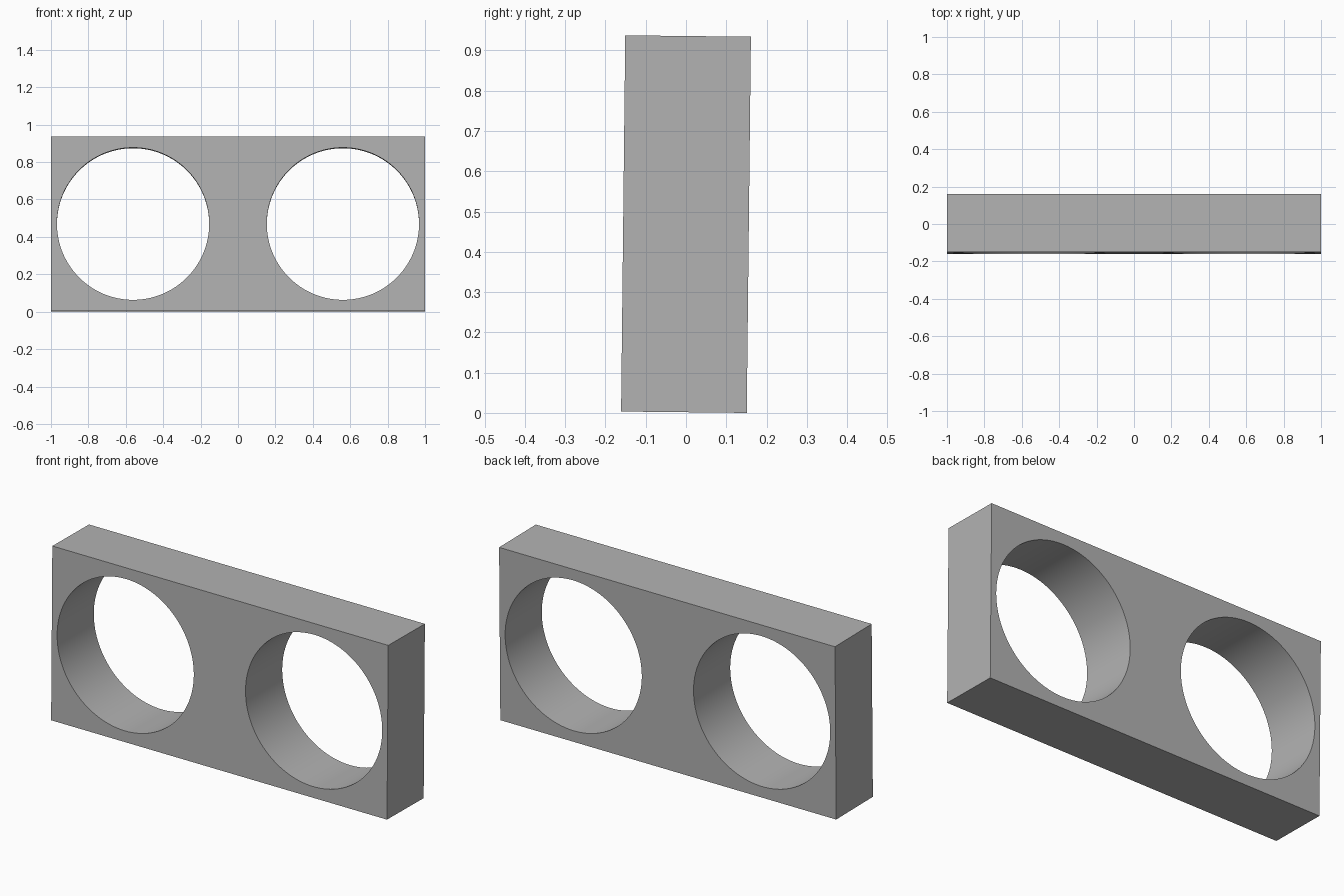
import bpy
import math

WIDTH, DEPTH, HEIGHT = 2.0, 0.312, 0.934
HOLE_RADIUS, HOLE_X = 0.407, 0.561
LEAN = 0.011  # slight backward tilt, radians

default = bpy.data.objects.get("Cube")
if default:
    bpy.data.objects.remove(default, do_unlink=True)

# Material
grey = bpy.data.materials.new("plain grey")
grey.use_nodes = True
colour = (0.45, 0.45, 0.45, 1)
grey.diffuse_color = colour
grey.node_tree.nodes["Principled BSDF"].inputs["Base Color"].default_value = colour

# Rectangular block
bpy.ops.mesh.primitive_cube_add(size=1)
block = bpy.context.object
block.name = "holder_block"
block.scale = (WIDTH, DEPTH, HEIGHT)
bpy.ops.object.transform_apply(scale=True)
block.data.materials.append(grey)


def bore_hole(x):
    """Cut one round hole from front to back."""
    bpy.ops.mesh.primitive_cylinder_add(
        vertices=128, radius=HOLE_RADIUS, depth=DEPTH * 2,
        location=(x, 0, 0), rotation=(math.pi / 2, 0, 0))
    cutter = bpy.context.object
    cutter.name = "hole_cutter"
    cutter.hide_render = True
    cutter.data.materials.append(grey)
    cut = block.modifiers.new("hole", "BOOLEAN")
    cut.operation = "DIFFERENCE"
    cut.solver = "EXACT"
    cut.object = cutter
    bpy.context.view_layer.objects.active = block
    bpy.ops.object.modifier_apply(modifier=cut.name)
    bpy.data.objects.remove(cutter, do_unlink=True)


# Two holes, left and right
for side in (-1, 1):
    bore_hole(side * HOLE_X)

# Smooth bores, sharp block edges
block.select_set(True)
bpy.context.view_layer.objects.active = block
bpy.ops.object.shade_smooth_by_angle(angle=math.radians(30))

# Tilt back and rest the lowest edge on the ground
block.rotation_euler.x = -LEAN
block.location.z = (HEIGHT * math.cos(LEAN) + DEPTH * math.sin(LEAN)) / 2
